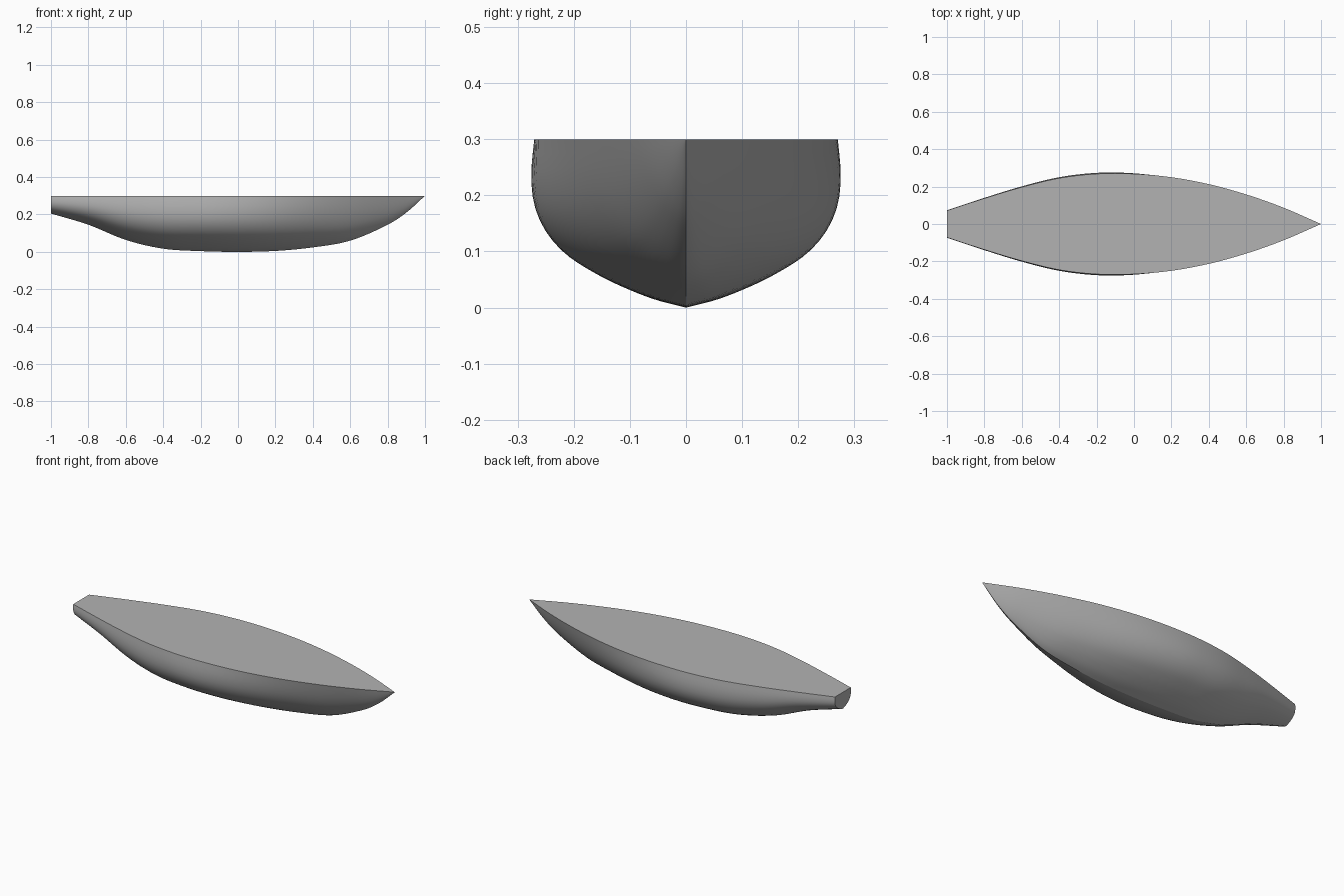
import bpy
import bmesh
import math

cube = bpy.data.objects.get("Cube")
if cube:
    bpy.data.objects.remove(cube, do_unlink=True)

DECK_Z = 0.3
STATIONS = 72
RIBS = 24

# Keel height and deck half width along the length, stern to bow
KEEL = [(-1, .205), (-.8, .145), (-.6, .064), (-.4, .017), (-.2, .004), (0, 0),
        (.2, .005), (.4, .024), (.6, .06), (.8, .145), (.9, .21), (1, .3)]
BEAM = [(-1, .072), (-.8, .137), (-.6, .197), (-.4, .245), (-.2, .268), (0, .268),
        (.2, .25), (.4, .213), (.6, .158), (.8, .087), (1, 0)]
# Midship section: height fraction and width fraction against position round the rib
SECTION_Z = [(0, 0), (.15, .045), (.3, .105), (.45, .19), (.6, .31), (.7, .44),
             (.8, .6), (.9, .79), (1, 1)]
SECTION_Y = [(0, 0), (.15, .2), (.3, .38), (.45, .58), (.6, .79), (.7, .92),
             (.8, 1.0), (.9, 1.022), (1, 1)]


def curve(points, x):
    """Smooth cubic curve through the points."""
    last = len(points) - 1
    i = max(k for k in range(last) if points[k][0] <= x or k == 0)

    def slope(k):
        a, b = points[max(k - 1, 0)], points[min(k + 1, last)]
        return (b[1] - a[1]) / (b[0] - a[0])

    (x0, y0), (x1, y1) = points[i], points[i + 1]
    w = x1 - x0
    t = (x - x0) / w
    return ((1 + 2 * t) * (1 - t) ** 2 * y0 + t * (1 - t) ** 2 * w * slope(i)
            + t * t * (3 - 2 * t) * y1 + t * t * (t - 1) * w * slope(i + 1))


def rib(x):
    """Half section at one station, turning from a round bilge to a V at the bow."""
    keel, beam = curve(KEEL, x), curve(BEAM, x)
    s = min(max((x + .2) / 1.2, 0), 1)
    vee = .85 * s * s * (3 - 2 * s)
    for j in range(RIBS + 1):
        t = j / RIBS
        h = curve(SECTION_Z, t)
        w = curve(SECTION_Y, t) * (1 - vee) + h ** .75 * vee
        yield max(w * beam, 0), keel + h * (DECK_Z - keel)


bm = bmesh.new()
rows = []
for i in range(STATIONS + 1):
    x = -math.cos(math.pi * i / STATIONS)
    half = list(rib(x))
    ring = [(-y, z) for y, z in reversed(half[1:])] + half
    rows.append([bm.verts.new((x, y, z)) for y, z in ring])

# Hull skin, with a flat deck strip closing each pair of ribs
for a, b in zip(rows, rows[1:]):
    for j in range(len(a) - 1):
        bm.faces.new((a[j], a[j + 1], b[j + 1], b[j]))
    bm.faces.new((a[-1], a[0], b[0], b[-1]))

# Flat transom
bm.faces.new(rows[0])
bmesh.ops.remove_doubles(bm, verts=bm.verts, dist=1e-5)
bmesh.ops.recalc_face_normals(bm, faces=bm.faces)

mesh = bpy.data.meshes.new("hull")
bm.to_mesh(mesh)
bm.free()
hull = bpy.data.objects.new("hull", mesh)
bpy.context.collection.objects.link(hull)

grey = bpy.data.materials.new("plain grey")
grey.use_nodes = True
colour = (.45, .45, .45, 1)
grey.diffuse_color = colour
grey.node_tree.nodes["Principled BSDF"].inputs["Base Color"].default_value = colour
mesh.materials.append(grey)

# Smooth skin with a crisp keel, deck edge and transom
bpy.ops.object.select_all(action="DESELECT")
hull.select_set(True)
bpy.context.view_layer.objects.active = hull
bpy.ops.object.shade_smooth_by_angle(angle=math.radians(22))
